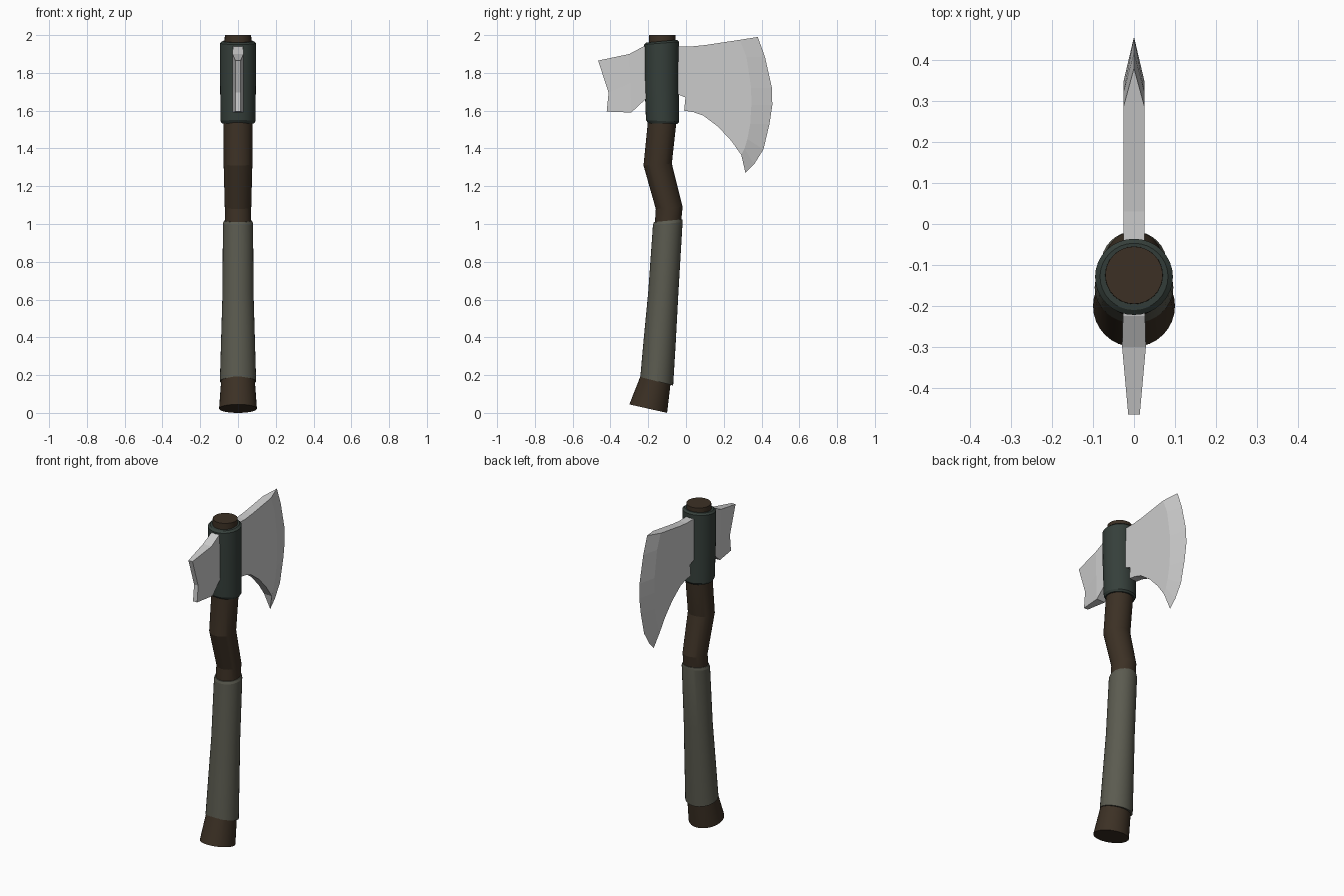
import bpy, bmesh, math

if "Cube" in bpy.data.objects:
    bpy.data.objects.remove(bpy.data.objects["Cube"])


def material(name, rgb):
    m = bpy.data.materials.new(name)
    m.diffuse_color = (*rgb, 1)
    m.use_nodes = True
    m.node_tree.nodes["Principled BSDF"].inputs["Base Color"].default_value = m.diffuse_color
    return m


def finish(name, bm, mat=None, smooth=None):
    bmesh.ops.recalc_face_normals(bm, faces=bm.faces[:])
    me = bpy.data.meshes.new(name)
    bm.to_mesh(me)
    bm.free()
    ob = bpy.data.objects.new(name, me)
    bpy.context.collection.objects.link(ob)
    if mat:
        me.materials.append(mat)
    if smooth:
        bpy.ops.object.select_all(action='DESELECT')
        ob.select_set(True)
        bpy.context.view_layer.objects.active = ob
        bpy.ops.object.shade_smooth_by_angle(angle=math.radians(smooth))
    return ob


def tube(name, rings, mat, n=32):
    """Loft tilted rings: (back y, back z, front y, front z, x radius)."""
    bm = bmesh.new()
    loops = []
    for y0, z0, y1, z1, r in rings:
        loop = []
        for i in range(n):
            a = 2 * math.pi * i / n
            c = math.cos(a)
            loop.append(bm.verts.new((r * math.sin(a),
                                      (y0 + y1) / 2 + c * (y1 - y0) / 2,
                                      (z0 + z1) / 2 + c * (z1 - z0) / 2)))
        loops.append(loop)
    for a, b in zip(loops, loops[1:]):
        for i in range(n):
            j = (i + 1) % n
            bm.faces.new((a[i], a[j], b[j], b[i]))
    bm.faces.new(loops[0])
    bm.faces.new(loops[-1])
    return finish(name, bm, mat, 12)


wood = material("dark_wood", (0.045, 0.030, 0.018))
wrap = material("grip_wrap", (0.105, 0.105, 0.080))
iron = material("dark_iron", (0.036, 0.050, 0.043))

# Crooked wooden handle
tube("handle", [
    (-0.30, 0.045, -0.10, 0.0, 0.10),
    (-0.235, 0.21, -0.08, 0.17, 0.088),
    (-0.19, 0.65, -0.05, 0.65, 0.075),
    (-0.165, 1.0, -0.025, 1.02, 0.07),
    (-0.16, 1.08, -0.018, 1.09, 0.07),
    (-0.225, 1.31, -0.075, 1.32, 0.076),
    (-0.203, 1.53, -0.052, 1.53, 0.077),
    (-0.195, 2.0, -0.055, 2.0, 0.07)], wood)

# Wrapped grip
tube("grip", [
    (-0.242, 0.19, -0.068, 0.145, 0.096),
    (-0.225, 0.38, -0.055, 0.36, 0.09),
    (-0.20, 0.64, -0.04, 0.64, 0.082),
    (-0.175, 0.995, -0.018, 1.01, 0.08),
    (-0.170, 1.01, -0.02, 1.025, 0.074)], wrap)

# Metal collar with chamfered rims
tube("collar", [
    (-0.20, 1.533, -0.045, 1.53, 0.085),
    (-0.212, 1.55, -0.036, 1.54, 0.092),
    (-0.22, 1.76, -0.038, 1.76, 0.095),
    (-0.222, 1.95, -0.036, 1.965, 0.095),
    (-0.21, 1.96, -0.047, 1.975, 0.083)], iron)

# Axe blade: flat cheeks, then a ground bevel meeting in a thin edge
t = 0.026
edge = [(0.38, 1.99), (0.418, 1.885), (0.455, 1.72), (0.457, 1.63),
        (0.442, 1.53), (0.41, 1.395), (0.36, 1.315), (0.315, 1.27)]
bevel = [(0.285, 1.975), (0.32, 1.885), (0.345, 1.72), (0.346, 1.63),
         (0.34, 1.53), (0.325, 1.45), (0.31, 1.40), (0.293, 1.365)]
rest = [(0.24, 1.44), (0.17, 1.515), (0.09, 1.575), (0.04, 1.592),
        (-0.01, 1.60), (-0.003, 1.67), (-0.04, 1.685), (-0.10, 1.685),
        (-0.10, 1.94), (0.03, 1.94), (0.10, 1.947)]
bm = bmesh.new()
outline = bevel + rest
sides = [[bm.verts.new((s * t, y, z)) for y, z in outline] for s in (-1, 1)]
tip = [bm.verts.new((0, y, z)) for y, z in edge]
k = len(bevel)
for side in sides:
    bm.faces.new(side)
    for i in range(k - 1):
        bm.faces.new((side[i], side[i + 1], tip[i + 1], tip[i]))
for i in range(k - 1, len(outline)):
    j = (i + 1) % len(outline)
    bm.faces.new((sides[0][i], sides[0][j], sides[1][j], sides[1][i]))
for i in (0, k - 1):
    bm.faces.new((sides[0][i], sides[1][i], tip[i]))
finish("blade", bm)

# Back poll: lofted sections (top y, top z, bottom y, bottom z, half width)
bm = bmesh.new()
sections = [(-0.10, 1.96, -0.10, 1.70, 0.026),
            (-0.225, 1.94, -0.215, 1.66, 0.027),
            (-0.30, 1.90, -0.29, 1.59, 0.029),
            (-0.465, 1.865, -0.42, 1.595, 0.014)]
loops = []
for i, (y0, z0, y1, z1, w) in enumerate(sections):
    ym = -0.41 if i == 3 else (y0 + y1) / 2
    zm = 1.695 if i == 3 else (z0 + z1) / 2
    loops.append([bm.verts.new(p) for p in (
        (-w, y0, z0), (w, y0, z0), (w, ym, zm),
        (w, y1, z1), (-w, y1, z1), (-w, ym, zm))])
for a, b in zip(loops, loops[1:]):
    for i in range(6):
        j = (i + 1) % 6
        bm.faces.new((a[i], a[j], b[j], b[i]))
bm.faces.new(loops[0])
end = loops[-1]
bm.faces.new((end[0], end[1], end[2], end[5]))
bm.faces.new((end[5], end[2], end[3], end[4]))
finish("poll", bm)
